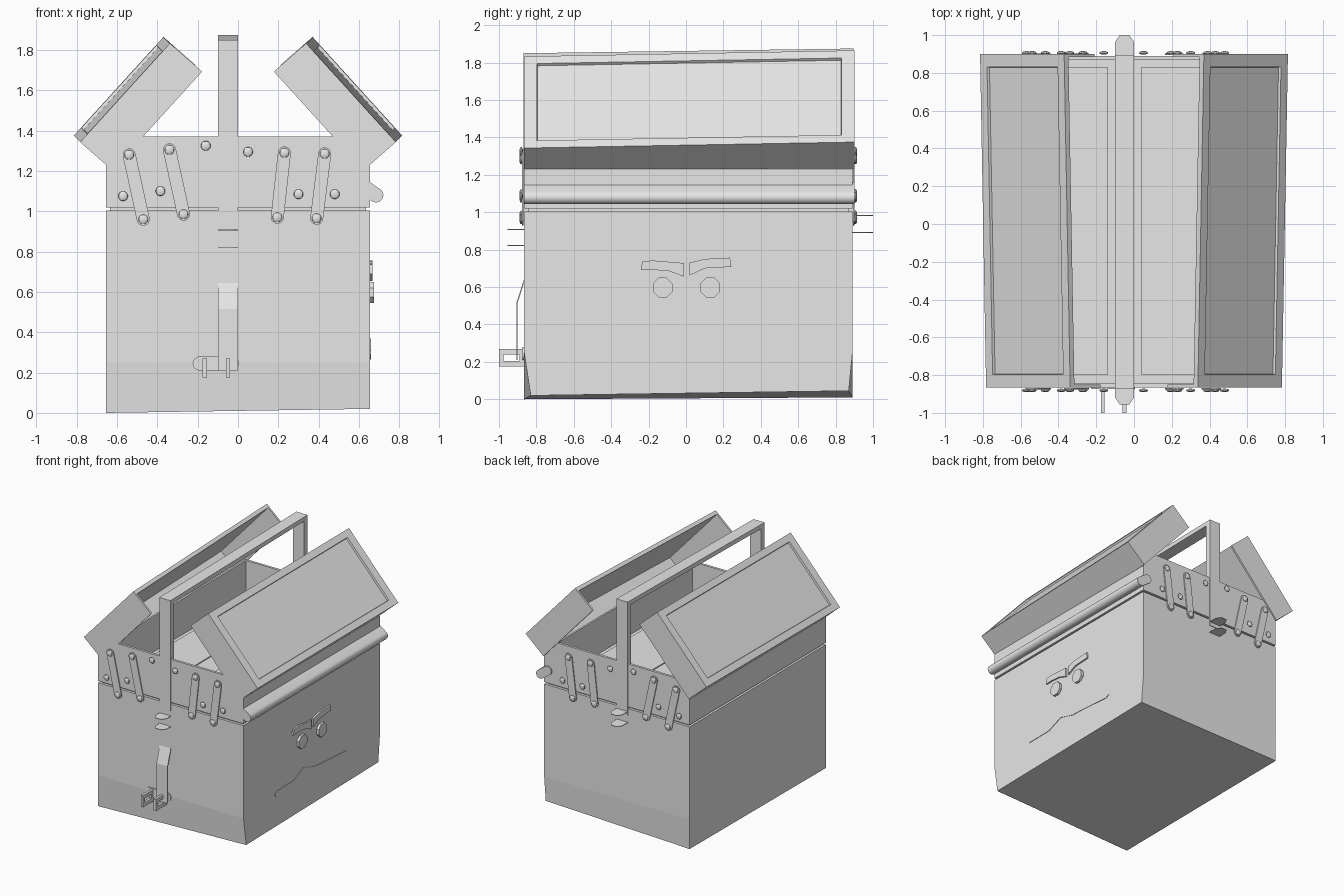
import bpy, bmesh, math
from mathutils import Vector

cube = bpy.data.objects.get("Cube")
if cube:
    bpy.data.objects.remove(cube, do_unlink=True)

grey = bpy.data.materials.new("plain_grey")
grey.use_nodes = True
GREY = (0.8, 0.8, 0.8, 1)
grey.diffuse_color = GREY
grey.node_tree.nodes["Principled BSDF"].inputs["Base Color"].default_value = GREY

FRONT, BACK, SIDE = -0.865, 0.89, 0.655


def finish(name, bm, smooth=False):
    bmesh.ops.recalc_face_normals(bm, faces=bm.faces)
    mesh = bpy.data.meshes.new(name)
    bm.to_mesh(mesh)
    bm.free()
    mesh.materials.append(grey)
    obj = bpy.data.objects.new(name, mesh)
    bpy.context.collection.objects.link(obj)
    if smooth:
        bpy.ops.object.select_all(action='DESELECT')
        obj.select_set(True)
        bpy.context.view_layer.objects.active = obj
        bpy.ops.object.shade_smooth_by_angle()
    return obj


def add_prism(bm, pts, axis, a, b):
    """Extrude a 2D outline along an axis from a to b."""
    place = {'x': lambda p, t: (t, p[0], p[1]),
             'y': lambda p, t: (p[0], t, p[1]),
             'z': lambda p, t: (p[0], p[1], t)}[axis]
    near = [bm.verts.new(place(p, a)) for p in pts]
    far = [bm.verts.new(place(p, b)) for p in pts]
    bm.faces.new(near)
    bm.faces.new(far[::-1])
    for i in range(len(pts)):
        j = (i + 1) % len(pts)
        bm.faces.new((near[i], far[i], far[j], near[j]))


def prism(name, pts, axis, a, b, smooth=False):
    bm = bmesh.new()
    add_prism(bm, pts, axis, a, b)
    return finish(name, bm, smooth)


def capsule(p, q, r, n=8):
    """Outline of a bar with round ends."""
    ang = math.atan2(q[1] - p[1], q[0] - p[0])
    out = []
    for c, start in ((q, ang - math.pi / 2), (p, ang + math.pi / 2)):
        for i in range(n + 1):
            t = start + math.pi * i / n
            out.append((c[0] + r * math.cos(t), c[1] + r * math.sin(t)))
    return out


# Lower box, bent slightly inward below the bend line
bm = bmesh.new()
rings = []
for z in (0.0, 0.25, 1.005):
    ring = [Vector((x, y, z)) for x, y in
            ((-SIDE, FRONT), (SIDE, FRONT), (SIDE, BACK), (-SIDE, BACK))]
    if z == 0:
        for v, dy, dz in zip(ring, (0, 0.035, -0.02, 0), (0, 0.02, 0.045, 0.01)):
            v.y += dy
            v.z += dz
    rings.append([bm.verts.new(v) for v in ring])
for low, high in zip(rings, rings[1:]):
    for i in range(4):
        j = (i + 1) % 4
        bm.faces.new((low[i], low[j], high[j], high[i]))
bm.faces.new(rings[0])
bm.faces.new(rings[-1])
finish("lower_box", bm)

# Recessed seam between the boxes
s = SIDE - 0.02
prism("seam_core", [(-s, FRONT + .02), (s, FRONT + .02), (s, BACK - .02), (-s, BACK - .02)],
      'z', 1.0, 1.03)

# Upper tray: section with raised inner walls, closed by two end walls
prism("upper_tray", [(-SIDE, 1.02), (SIDE, 1.02), (SIDE, 1.23), (.55, 1.37), (.535, 1.37),
                     (.535, 1.08), (-.535, 1.08), (-.535, 1.37), (-.55, 1.37), (-SIDE, 1.23)],
      'y', FRONT + .015, BACK - .015)
gable = [(-SIDE, 1.02), (SIDE, 1.02), (SIDE, 1.23), (.55, 1.37), (-.55, 1.37), (-SIDE, 1.23)]
prism("front_end_wall", gable, 'y', FRONT, FRONT + .02)
prism("back_end_wall", gable, 'y', BACK - .02, BACK)
for name, x0, x1 in (("left_tray_floor", .04, .5), ("right_tray_floor", -.5, -.14)):
    prism(name, [(x0, -.8), (x1, -.8), (x1, .83), (x0, .83)], 'z', 1.075, 1.088)

# Open lids: panel, lower side and two end caps
for name, side in (("left_lid", 1), ("right_lid", -1)):
    A, B = Vector((.815, 1.375)), Vector((.37, 1.865))
    C, D = Vector((.21, 1.725)), Vector((.655, 1.235))
    u, v, t = (B - A).normalized(), (C - B).normalized(), .03
    bm = bmesh.new()
    add_prism(bm, [A, B, B + v * t, A + v * t + u * t, D + u * t, D],
              'y', FRONT + .015, .885)
    bmesh.ops.recalc_face_normals(bm, faces=bm.faces)
    outer = Vector((-v.x, 0, -v.y))
    panel = max(bm.faces, key=lambda f: f.normal.dot(outer) * 10 + f.calc_center_median().dot(outer))
    bmesh.ops.inset_region(bm, faces=[panel], thickness=.075, depth=0)
    bmesh.ops.inset_region(bm, faces=[panel], thickness=.004, depth=-.015)
    for y in (FRONT, .885):
        add_prism(bm, [A, B, C, D], 'y', y, y + .015)
    for vert in bm.verts:
        pull = .032 * (.9 - vert.co.y) / (.9 - FRONT)
        vert.co.x = side * (vert.co.x - pull)
        vert.co.z -= pull
    finish(name, bm)

# Rounded grip along one side
prism("side_grip", capsule((.62, 1.125), (.685, 1.08), .036, 12), 'y', FRONT, BACK + .01, True)

# Carrying handle
prism("carry_handle", [(-.87, .95), (-.87, 1.85), (.895, 1.875), (.895, .95), (.85, .95),
                       (.85, 1.84), (-.825, 1.815), (-.825, .95)], 'x', -.1, 0)

# Link bars and rivets on both ends
bars = [((-.54, 1.28), (-.47, .96)), ((-.34, 1.305), (-.27, .985)),
        ((.23, 1.29), (.195, .97)), ((.43, 1.285), (.39, .965))]
rivets = [(-.57, 1.075), (-.385, 1.1), (-.16, 1.325), (.05, 1.295), (.3, 1.085), (.48, 1.085)]
for end, wall, d in (("front", FRONT, -1), ("back", BACK, 1)):
    for i, (p, q) in enumerate(bars):
        prism(f"{end}_link_{i + 1}", capsule(p, q, .032), 'y', wall + d * .004, wall + d * .012)
    bm = bmesh.new()
    for x, z in rivets + [p for bar in bars for p in bar]:
        made = bmesh.ops.create_uvsphere(bm, u_segments=12, v_segments=8, radius=.024)
        for vert in made["verts"]:
            vert.co.y *= .4
            vert.co += Vector((x, wall + d * .016, z))
    finish(f"{end}_rivets", bm, True)

# Flat latch tabs on both ends
for end, wall, tip, heights in (("front", FRONT, -.955, (.905, .82)),
                                ("back", BACK, 1.0, (.98, .89))):
    cut = tip - math.copysign(.035, tip)
    for i, z in enumerate(heights):
        prism(f"{end}_tab_{i + 1}", [(-.1, wall), (0, wall), (0, cut), (-.025, tip),
                                     (-.075, tip), (-.1, cut)], 'z', z, z + .004)

# Front clasp: bent strip, foot and two hook loops
prism("clasp_strip", [(FRONT, .645), (-.907, .515), (-.907, .21), (-.9, .21),
                      (-.9, .515), (FRONT, .625)], 'x', -.1, 0)
prism("clasp_foot", capsule((-.19, .245), (-.03, .245), .035), 'y', FRONT - .008, FRONT + .005)
for i, x in enumerate((-.165, -.05)):
    bm = bmesh.new()
    for y0, y1, z0, z1 in ((-1, FRONT, .24, .27), (-1, FRONT, .175, .205),
                           (-1, -.975, .205, .24), (-.89, FRONT, .205, .24)):
        add_prism(bm, [(y0, z0), (y1, z0), (y1, z1), (y0, z1)], 'x', x - .01, x + .01)
    finish(f"clasp_hook_{i + 1}", bm)

# Face on one side: eyes, brows and mouth
for name, y in (("front_eye", -.125), ("back_eye", .13)):
    octagon = [(y + .057 * math.cos(math.pi * (k + .5) / 4),
                .597 + .057 * math.sin(math.pi * (k + .5) / 4)) for k in range(8)]
    prism(name, octagon, 'x', SIDE - .01, SIDE + .02)
prism("front_brow", [(-.24, .69), (-.235, .735), (-.18, .742), (-.01, .728), (-.01, .655),
                     (-.09, .685), (-.18, .692)], 'x', SIDE - .01, SIDE + .013)
prism("back_brow", [(.02, .662), (.02, .73), (.1, .75), (.235, .757), (.242, .708),
                    (.1, .7)], 'x', SIDE - .01, SIDE + .013)
prism("mouth", [(-.47, .29), (-.44, .31), (-.22, .315), (-.1, .37), (.06, .325), (.2, .315),
                (.45, .3), (.485, .28), (.45, .265), (.2, .285), (.06, .29), (-.08, .33),
                (-.22, .275), (-.45, .272)], 'x', SIDE - .005, SIDE + .004)
